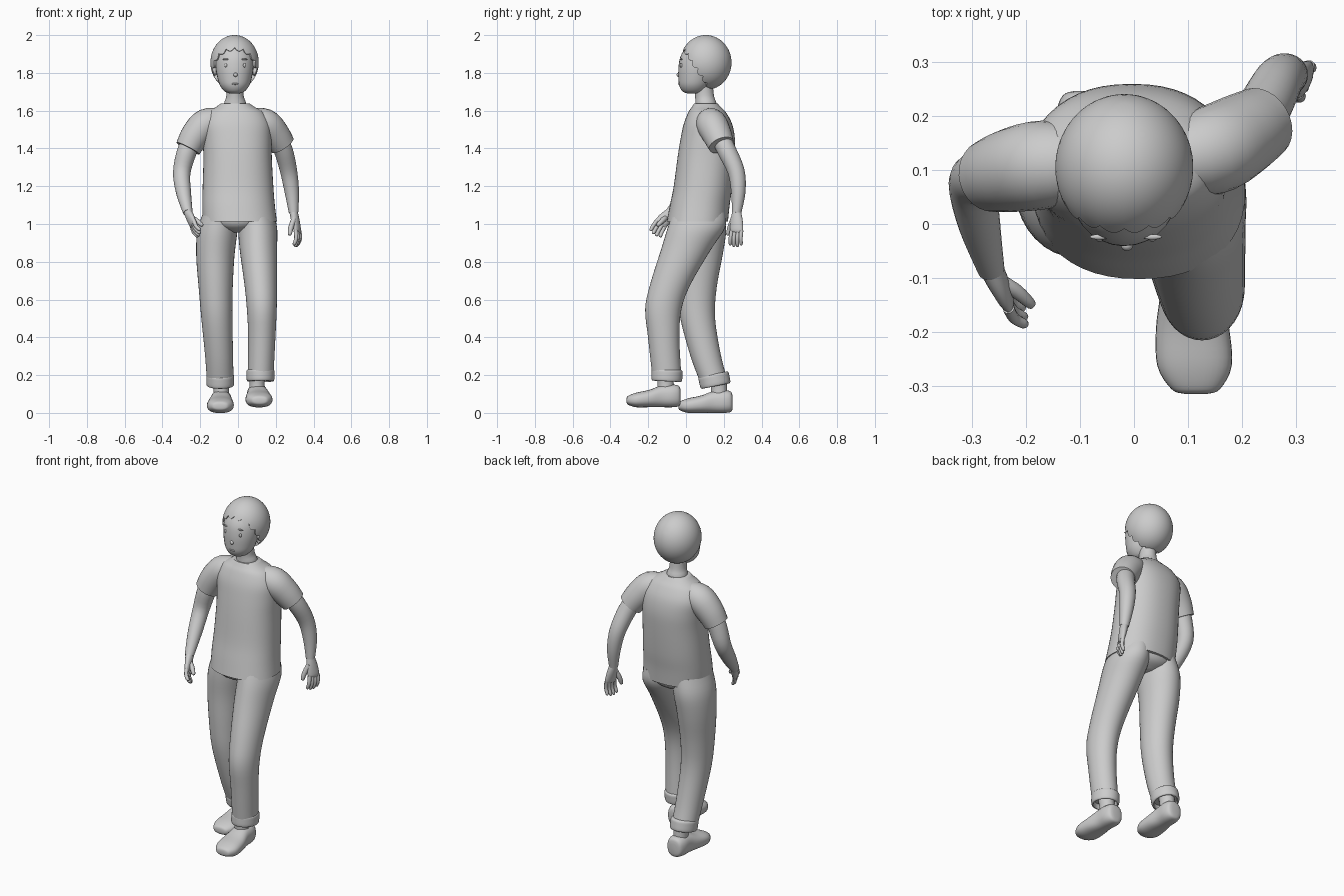
import bpy, bmesh, math
from mathutils import Vector

X, Y, Z = Vector((1, 0, 0)), Vector((0, 1, 0)), Vector((0, 0, 1))


def resample(pts, sub):
    # Catmull-Rom through the stations (x, y, z, radius a, radius b)
    out = []
    for i in range(len(pts) - 1):
        a, b, c, d = pts[max(i - 1, 0)], pts[i], pts[i + 1], pts[min(i + 2, len(pts) - 1)]
        for s in range(sub):
            t = s / sub
            out.append([0.5 * (2 * q + (r - p) * t + (2 * p - 5 * q + 4 * r - w) * t * t
                        + (3 * q - p - 3 * r + w) * t ** 3) for p, q, r, w in zip(a, b, c, d)])
    return out + [list(pts[-1])]


def finish(name, bm):
    bmesh.ops.recalc_face_normals(bm, faces=bm.faces)
    me = bpy.data.meshes.new(name)
    bm.to_mesh(me)
    bm.free()
    ob = bpy.data.objects.new(name, me)
    bpy.context.collection.objects.link(ob)
    return ob


def skin(bm, rings):
    for r, s in zip(rings, rings[1:]):
        for k in range(len(r)):
            m = (k + 1) % len(r)
            bm.faces.new((r[k], r[m], s[m], s[k]))


def loft(name, pts, u=None, v=None, ref=X, n=28, sub=4, power=2.0):
    # elliptical sections; a fixed u, v plane, or square to the path
    pts = resample([tuple(p) + ((p[3],) if len(p) == 4 else ()) for p in pts], sub)
    bm, rings = bmesh.new(), []
    for i, p in enumerate(pts):
        c, a, b = Vector(p[:3]), u, v
        if u is None:
            t = (Vector(pts[min(i + 1, len(pts) - 1)][:3]) - Vector(pts[max(i - 1, 0)][:3])).normalized()
            a = (ref - t * ref.dot(t)).normalized()
            b = t.cross(a)
        ring = []
        for k in range(n):
            co, si = math.cos(2 * math.pi * k / n), math.sin(2 * math.pi * k / n)
            e = 2 / power
            ring.append(bm.verts.new(c + a * (p[3] * math.copysign(abs(co) ** e, co))
                                     + b * (p[4] * math.copysign(abs(si) ** e, si))))
        rings.append(ring)
    skin(bm, rings)
    bm.faces.new(rings[0])
    bm.faces.new(rings[-1])
    return finish(name, bm)


def blob(name, loc, scale):
    bm = bmesh.new()
    bmesh.ops.create_uvsphere(bm, u_segments=16, v_segments=10, radius=1)
    for w in bm.verts:
        w.co = Vector(loc) + Vector([a * b for a, b in zip(w.co, scale)])
    return finish(name, bm)


# Head and neck
loft("head", [(-.018, .045, 1.69, .02, .03), (-.018, .04, 1.70, .05, .056), (-.018, .043, 1.73, .076, .078),
              (-.018, .05, 1.77, .09, .09), (-.018, .06, 1.83, .1, .1), (-.018, .07, 1.89, .097, .098),
              (-.018, .085, 1.94, .075, .078), (-.018, .095, 1.965, .03, .03)], X, Y)
loft("neck", [(-.015, .108, 1.58, .065, .062), (-.015, .105, 1.64, .058, .056),
              (-.016, .098, 1.68, .046, .05), (-.017, .09, 1.76, .046, .05)], X, Y)

# Face
blob("nose", (-.013, -.04, 1.79), (.011, .01, .011))
blob("mouth", (-.015, -.036, 1.742), (.018, .006, .005))
for s in (-1, 1):
    blob("eye", (-.015 + .049 * s, -.026, 1.84), (.007, .007, .011))
    blob("eyebrow", (-.015 + .049 * s, -.024, 1.872), (.018, .005, .004))

# Hair: tilted cap with a scalloped rim turned inwards
axis = Vector((0, .82, .57)).normalized()
side = axis.cross(X)
bm, rings, n = bmesh.new(), [], 112
for j in range(1, 20):
    f, shrink = (j / 18, 1) if j < 19 else (1, .85)
    ring = []
    for k in range(n):
        ph = 2 * math.pi * k / n
        th = f * (math.radians(112) + .13 * f ** 6 * abs(math.sin(8 * ph)))
        d = axis * math.cos(th) + (X * math.cos(ph) + side * math.sin(ph)) * math.sin(th)
        ring.append(bm.verts.new((-.018 + d.x * .128 * shrink, .105 + d.y * .136 * shrink,
                                  1.855 + d.z * .145 * shrink)))
    rings.append(ring)
skin(bm, rings)
bm.faces.new(rings[0])
finish("hair", bm)

# Shirt
loft("shirt_body", [(.01, .06, 1.012, .196, .162), (.003, .073, 1.1, .192, .158), (0, .09, 1.2, .187, .155),
                    (-.002, .106, 1.35, .181, .151), (-.005, .115, 1.45, .183, .144),
                    (-.01, .116, 1.53, .182, .128), (-.012, .112, 1.59, .15, .1),
                    (-.014, .108, 1.618, .105, .078), (-.015, .105, 1.638, .076, .062)], X, Y, n=48, power=2.25)
loft("sleeve", [(-.08, .112, 1.545, .065), (-.165, .11, 1.53, .082), (-.225, .1, 1.47, .078), (-.265, .09, 1.40, .068)],
     ref=Y)
loft("sleeve", [(.06, .12, 1.545, .065), (.14, .135, 1.53, .082), (.195, .163, 1.475, .078), (.235, .187, 1.418, .069)],
     ref=Y)

# Arms
loft("arm", [(-.24, .1, 1.46, .05), (-.272, .09, 1.38, .052), (-.298, .075, 1.27, .046), (-.287, 0, 1.16, .039),
             (-.265, -.085, 1.06, .025)], ref=X)
loft("arm", [(.2, .175, 1.47, .05), (.24, .215, 1.39, .05), (.268, .265, 1.28, .045), (.285, .277, 1.17, .038),
             (.294, .268, 1.06, .025)], ref=X)


# Hands
def hand(wrist, knuckle, tip, across, thumb):
    wrist, knuckle, tip, across = Vector(wrist), Vector(knuckle), Vector(tip), Vector(across).normalized()
    mid = wrist.lerp(knuckle, .5)
    loft("palm", [(*wrist, .024, .022), (*mid, .034, .02), (*knuckle, .036, .015),
                  (*knuckle.lerp(tip, .1), .026, .007)], ref=across, n=20)
    for i in (-1.5, -.5, .5, 1.5):
        base, end = knuckle + across * i * .018, tip + across * i * .021
        end = base.lerp(end, 1 - .09 * abs(i))
        bend = base.lerp(end, .5) + (tip - knuckle).cross(across) * .08
        loft("finger", [(*base, .011), (*bend, .0105), (*base.lerp(end, .9), .009), (*end, .004)],
             ref=across, n=10, sub=3)
    loft("thumb", [(*thumb[0], .014), (*thumb[1], .014), (*thumb[2], .01), (*(Vector(thumb[2]) * 1.15
         - Vector(thumb[1]) * .15), .004)], ref=across, n=10, sub=3)


hand((-.266, -.08, 1.065), (-.238, -.135, 1.0), (-.202, -.168, .94), (.2, -.8, .55),
     [(-.26, -.1, 1.04), (-.222, -.122, 1.02), (-.192, -.148, .995)])
hand((.294, .268, 1.065), (.315, .268, .965), (.307, .262, .875), (.35, .93, 0),
     [(.297, .25, 1.03), (.28, .232, .98), (.274, .222, .945)])

# Trousers
loft("hips", [(-.005, .065, .955, .05, .07), (-.005, .065, .98, .13, .125), (-.003, .065, 1.02, .18, .147),
              (0, .07, 1.09, .18, .145)], X, Y, n=40)
loft("back_leg", [(-.095, .07, 1.06, .09, .13), (-.11, .075, .96, .106, .137), (-.12, .07, .83, .101, .123),
                  (-.118, .058, .66, .09, .104), (-.112, .062, .5, .082, .092), (-.1, .105, .3, .074, .081),
                  (-.094, .15, .16, .07, .074)], X, Y, n=36)
loft("front_leg", [(.095, .07, 1.06, .09, .14), (.104, .055, .98, .103, .152), (.108, 0, .865, .099, .132),
                   (.12, -.083, .68, .086, .107), (.126, -.12, .55, .079, .096), (.126, -.118, .4, .072, .083),
                   (.12, -.102, .2, .068, .077)], X, Y, n=36)


# Turned-up cuffs, hollow below
def cuff(name, x, y, z, lean):
    prof = [(.055, .78), (.005, .82), (0, .93), (.01, .99), (.035, 1), (.055, .99), (.062, .9)]
    tilt = Vector((0, 1, lean)).normalized()
    loft(name, [(x, y - lean * h, z + h, .074 * k, .082 * k) for h, k in prof], X, tilt, n=36, sub=3)


cuff("back_cuff", -.094, .157, .143, .2)
cuff("front_cuff", .119, -.102, .168, -.05)


# Ankles and shoes
def foot(x_toe, x_heel, y_toe, z, ankle_y):
    x_ank = x_heel + .1 * (x_toe - x_heel)
    loft("ankle", [(x_ank, ankle_y, z + .07, .042, .044), (x_ank, ankle_y, z + .13, .04, .043),
                   (x_ank, ankle_y - .01, z + .2, .045, .047)], X, Y)
    prof = [(0, .022, .026, .045), (.03, .045, .013, .06), (.18, .069, 0, .077), (.42, .068, 0, .092),
            (.65, .057, 0, .116), (.85, .056, 0, .12), (.97, .044, .006, .112), (1, .022, .025, .085)]
    loft("shoe", [(x_toe + (x_heel - x_toe) * t, y_toe + .287 * t, z + (lo + hi) / 2, w, (hi - lo) / 2)
                  for t, w, lo, hi in prof], X, Z, n=32, power=2.4)


foot(-.095, -.088, -.04, 0, .175)
foot(.115, .1, -.315, .03, -.108)

# Smooth shading with crisp hems
bpy.ops.object.select_all(action='SELECT')
bpy.context.view_layer.objects.active = bpy.data.objects["head"]
bpy.ops.object.shade_smooth_by_angle(angle=math.radians(45))
